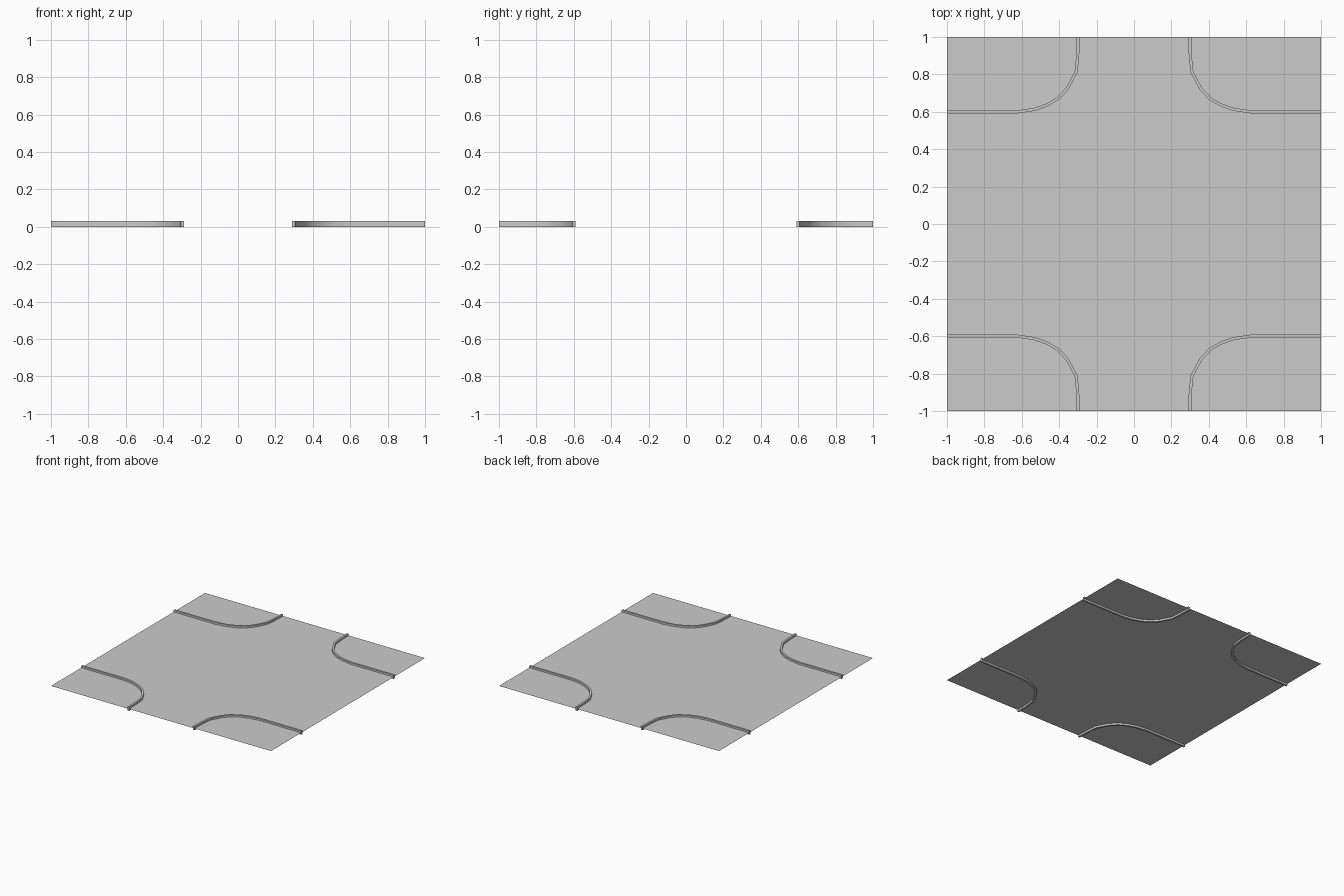
import bpy
import bmesh
from mathutils import Vector

cube = bpy.data.objects.get("Cube")
if cube:
    bpy.data.objects.remove(cube, do_unlink=True)

MID, TOP, WIDTH = 0.015, 0.03, 0.016

grey = bpy.data.materials.new("plain_grey")
grey.use_nodes = True
grey.diffuse_color = (0.6, 0.6, 0.6, 1)
grey.node_tree.nodes["Principled BSDF"].inputs["Base Color"].default_value = (0.6, 0.6, 0.6, 1)


def add_object(name, bm):
    mesh = bpy.data.meshes.new(name)
    bm.to_mesh(mesh)
    bm.free()
    mesh.materials.append(grey)
    obj = bpy.data.objects.new(name, mesh)
    bpy.context.collection.objects.link(obj)
    return obj


# Thin road sheet, crossing the kerbs at half their height
bm = bmesh.new()
bmesh.ops.create_grid(bm, x_segments=1, y_segments=1, size=1)
bmesh.ops.translate(bm, verts=bm.verts, vec=(0, 0, MID))
add_object("road_sheet", bm)

# Road-side edge of one kerb, seen from above
PATH = [Vector(p) for p in (
    (0.29, 1), (0.293, 0.9), (0.302, 0.81), (0.35, 0.72), (0.4, 0.665),
    (0.46, 0.63), (0.53, 0.605), (0.62, 0.592), (1, 0.592))]


def offset_path(path, width):
    """Shift the path towards the corner, keeping its ends on the border."""
    result = []
    for i, p in enumerate(path):
        along = (path[min(i + 1, len(path) - 1)] - path[max(i - 1, 0)]).normalized()
        result.append(p + Vector((-along.y, along.x)) * width)
    result[0].y = result[-1].x = 1
    return result


def add_kerb(name, sx, sy):
    bm = bmesh.new()
    rings = []
    for a, b in zip(PATH, offset_path(PATH, WIDTH)):
        rings.append([bm.verts.new((p.x * sx, p.y * sy, z))
                      for p, z in ((a, 0), (b, 0), (b, TOP), (a, TOP))])
    for r, s in zip(rings, rings[1:]):
        for k in range(4):
            n = (k + 1) % 4
            bm.faces.new((r[k], r[n], s[n], s[k]))
    bm.faces.new(rings[0])
    bm.faces.new(rings[-1])
    bmesh.ops.recalc_face_normals(bm, faces=bm.faces)
    obj = add_object(name, bm)
    bpy.ops.object.select_all(action="DESELECT")
    obj.select_set(True)
    bpy.context.view_layer.objects.active = obj
    bpy.ops.object.shade_smooth_by_angle()


# Four mirrored kerbs, one at each corner
for front_back, sy in (("front", -1), ("back", 1)):
    for side, sx in (("left", 1), ("right", -1)):
        add_kerb(f"{front_back}_{side}_kerb", sx, sy)
